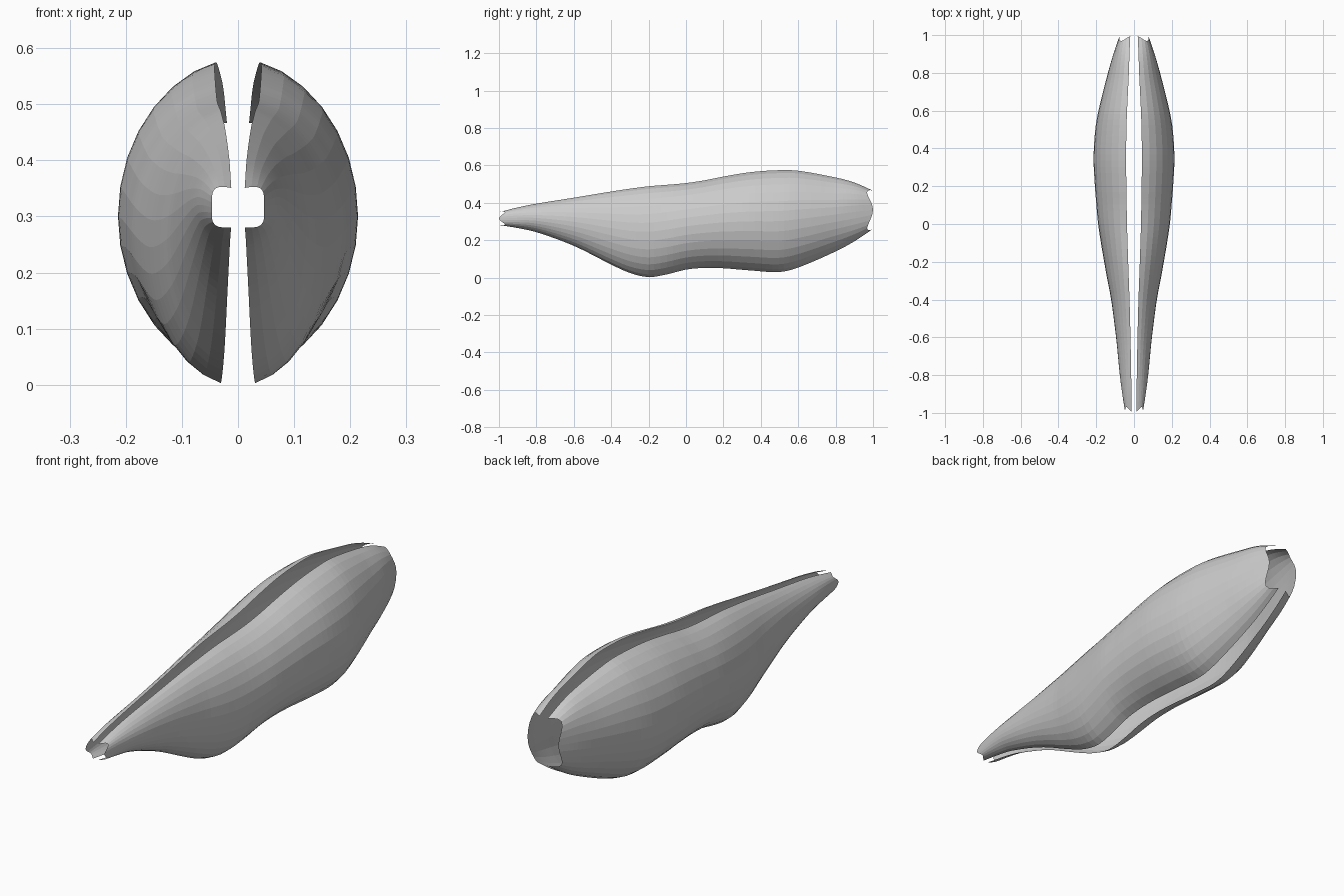
import bpy, bmesh
from math import sin, cos, pi, radians

if "Cube" in bpy.data.objects:
    bpy.data.objects.remove(bpy.data.objects["Cube"])

# Profile stations along the length: y, half width, top edge z, bottom edge z
STATIONS = [
    (-1.0, .046, .350, .281), (-.9, .062, .375, .265), (-.8, .075, .395, .243),
    (-.6, .095, .427, .170), (-.4, .121, .460, .070), (-.3, .140, .475, .025),
    (-.2, .158, .488, .003), (-.1, .175, .496, .018), (0, .190, .505, .043),
    (.1, .199, .520, .052), (.2, .207, .540, .050), (.35, .214, .564, .038),
    (.5, .205, .574, .030), (.6, .188, .571, .054), (.8, .138, .535, .140),
    (.9, .109, .508, .194), (1.0, .075, .465, .260)]
ROWS, SEGS = 72, 14


def slope(i, k):
    a, b = STATIONS[max(i - 1, 0)], STATIONS[min(i + 1, len(STATIONS) - 1)]
    return (b[k] - a[k]) / (b[0] - a[0])


def profile(y):
    """Smooth Hermite interpolation of the stations."""
    i = 0
    while i < len(STATIONS) - 2 and y > STATIONS[i + 1][0]:
        i += 1
    p, q = STATIONS[i], STATIONS[i + 1]
    d = q[0] - p[0]
    t = (y - p[0]) / d
    return [(2*t**3 - 3*t**2 + 1) * p[k] + (t**3 - 2*t**2 + t) * d * slope(i, k)
            + (3*t**2 - 2*t**3) * q[k] + (t**3 - t**2) * d * slope(i + 1, k)
            for k in (1, 2, 3)]


def shell_point(v, ang, side):
    # Ends turn boxy, with the corners of the open rim pulled inward
    w = max(0.0, (abs(v) - .75) / .25) ** 2
    y = v - (1 if v > 0 else -1) * .032 * w * sin(2 * ang) ** 2
    ang += .08 * w * sin(4 * ang)
    a, top, bot = profile(y)
    s, c = sin(ang), cos(ang)
    n = 2 + w
    r = (abs(s) ** n + abs(c) ** n) ** (-1 / n)
    h = (top - bot) / 2 / (.98 + .02 * w)
    return (side * a * r * s, y, (top + bot) / 2 + h * r * c)


def half_shell(name, side):
    bm = bmesh.new()
    gap = radians(11.25)
    grid = []
    for j in range(ROWS + 1):
        v = -cos(pi * j / ROWS) * .4 + (-1 + 2 * j / ROWS) * .6
        grid.append([bm.verts.new(shell_point(v, gap + (pi - 2 * gap) * i / SEGS, side))
                     for i in range(SEGS + 1)])
    for j in range(ROWS):
        for i in range(SEGS):
            f = [grid[j][i], grid[j][i + 1], grid[j + 1][i + 1], grid[j + 1][i]]
            bm.faces.new(f if side > 0 else f[::-1])
    mesh = bpy.data.meshes.new(name)
    bm.to_mesh(mesh)
    bm.free()
    # Keep outward-facing normals
    mid = mesh.polygons[len(mesh.polygons) // 2 + SEGS // 2]
    if mid.normal.x * side < 0:
        mesh.flip_normals()
    ob = bpy.data.objects.new(name, mesh)
    bpy.context.collection.objects.link(ob)


# Two mirrored open shells with a gap between them
half_shell("right_shell", 1)
half_shell("left_shell", -1)
